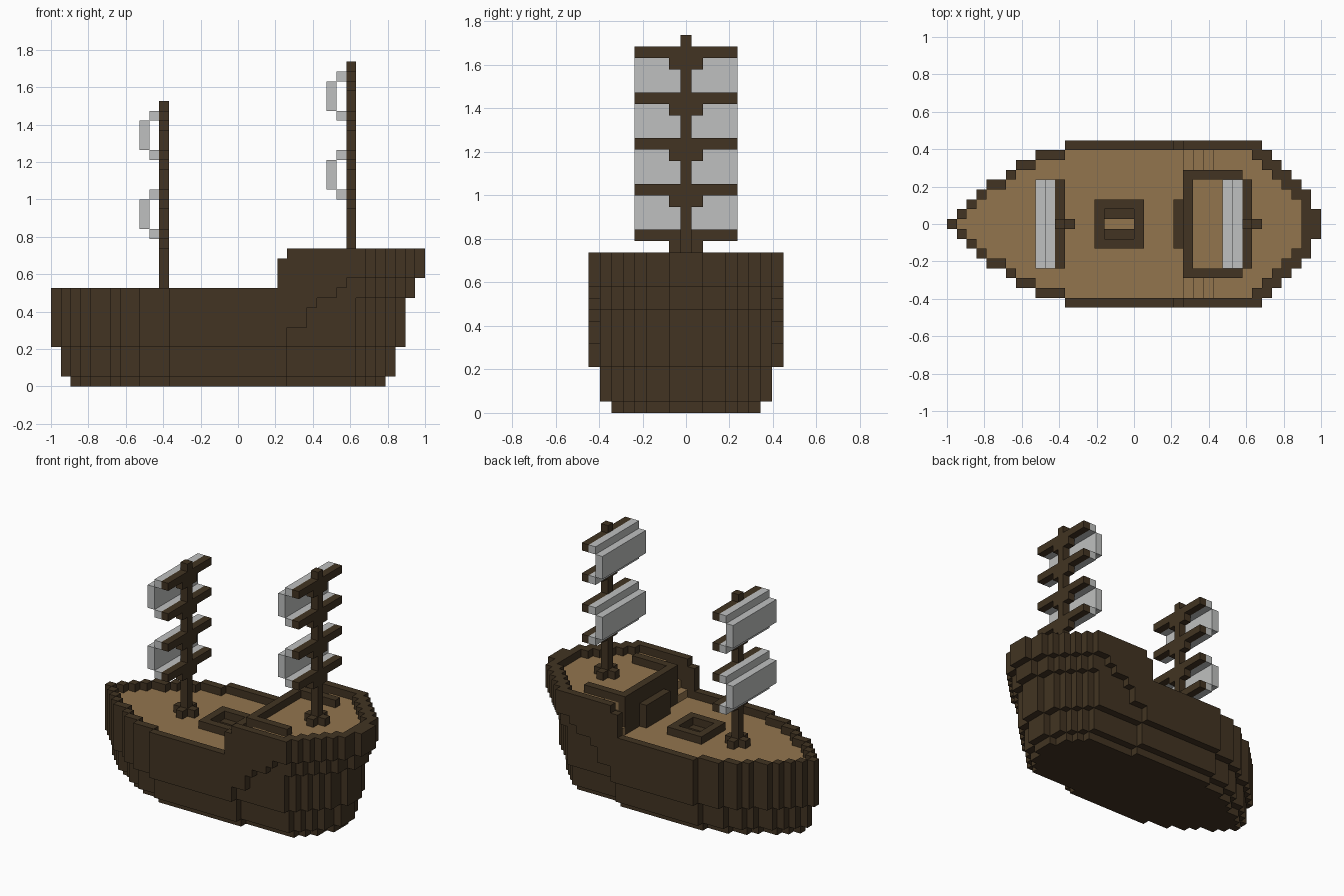
import bpy, bmesh
from mathutils import Vector

if "Cube" in bpy.data.objects:
    bpy.data.objects.remove(bpy.data.objects["Cube"])

UNIT = 1 / 19          # edge of one block
LENGTH, BEAM = 38, 8   # blocks along x, blocks to each side of the keel
BOW = [0, 1, 2, 3, 4, 4, 5, 6, 6, 7, 7, 7]
STERN = [7, 6, 5, 4, 3, 1]
MAIN_DECK, HIGH_DECK, STEP = 9, 13, 24
# hull layers: bottom, top, where the side steps in, stern shift, inset
LAYERS = [(0, 1, 24, 4, 2), (1, 4, 24, 3, 1), (4, 6, 24, 2, 0), (6, 8, 26, 2, 0),
          (8, 9, 27, 2, 0), (9, 10, 29, 1, 0), (10, 11, 30, 1, 0), (11, 14, 32, 0, 0)]


def material(name, colour):
    mat = bpy.data.materials.new(name)
    mat.use_nodes = True
    mat.diffuse_color = (*colour, 1)
    mat.node_tree.nodes["Principled BSDF"].inputs["Base Color"].default_value = (*colour, 1)
    return mat


dark = material("dark wood", (0.054, 0.034, 0.016))
plank = material("deck planks", (0.29, 0.178, 0.076))
cloth = material("sail cloth", (0.52, 0.53, 0.525))

cells = {}   # block position -> part name
paint = {}   # part name -> material


def fill(part, mat, xs, ys, zs):
    paint[part] = mat
    for x in xs:
        for y in ys:
            for z in zs:
                cells[x, y, z] = part


def span(half):
    return range(-half, half + 1)


def half_width(x, layer):
    _, _, cut, shift, inset = layer
    width = min(BOW[x] if x < len(BOW) else BEAM, BEAM if x < cut else BEAM - 1) - inset
    s = x + shift - (LENGTH - len(STERN))
    if s >= len(STERN):
        return -1
    return min(width, STERN[s]) if s >= 0 else width


def deck_half(x):
    # room inside the bulwark
    top = LAYERS[-1]
    if x >= LENGTH - 2:
        return -1
    return min(half_width(x, top), half_width(x + 1, top)) - 1


def deck_height(x, y):
    # main deck, side stairs, then the raised stern deck
    if x < STEP:
        return MAIN_DECK
    if abs(y) > 5:
        return min(HIGH_DECK, MAIN_DECK + 1 + x - STEP)
    return HIGH_DECK


# hull with bulwark, and planked decks
for layer in LAYERS:
    for x in range(LENGTH):
        for y in span(half_width(x, layer)):
            inside = abs(y) <= deck_half(x)
            rail = 10 if x < STEP - 1 else 13 if x < STEP else 14
            roof = deck_height(x, y) if inside else rail
            for z in range(layer[0], min(layer[1], roof)):
                planked = inside and z == roof - 1
                fill("deck" if planked else "hull", plank if planked else dark, [x], [y], [z])

# raised deck front wall, its step and side railings
fill("stern_deck_wall", dark, [STEP], span(5), range(MAIN_DECK, 14))
fill("wall_step", dark, [STEP - 1], span(2), range(MAIN_DECK, 12))
for side in (-5, 5):
    fill("stair_railing", dark, range(STEP, 30), [side], range(HIGH_DECK, 14))

# cargo hatch: raised frame around a sunken floor
fill("hatch_frame", dark, range(15, 20), span(2), [MAIN_DECK])
for x in range(16, 19):
    for y in span(1):
        del cells[x, y, MAIN_DECK]
    fill("hatch_edge", dark, [x], [-1, 1], [MAIN_DECK - 1])
    del cells[x, 0, MAIN_DECK - 1]
    fill("hatch_floor", plank, [x], [0], [MAIN_DECK - 2])

# masts with foot, yards, brackets and sails
for name, x, foot in (("fore", 11, MAIN_DECK), ("main", 30, HIGH_DECK)):
    fill(name + "_mast_foot", dark, [x - 1, x + 1], [0], [foot])
    fill(name + "_mast_foot", dark, [x], span(1), [foot])
    for rise in (6, 10, 14, 18):
        z = foot + rise
        fill(name + "_yards", dark, [x], span(4), [z])
        fill(name + "_yards", dark, [x], span(1), [z - 1])
        fill(name + "_sails", cloth, [x - 1], span(4), [z])
    for rise in (7, 15):
        fill(name + "_sails", cloth, [x - 2], span(4), range(foot + rise, foot + rise + 3))
    fill(name + "_mast", dark, [x], [0], range(foot, foot + 20))

# turn each part's visible block sides into a mesh
AXES = [Vector(a) for a in ((1, 0, 0), (0, 1, 0), (0, 0, 1))]
ORIGIN = Vector((LENGTH / 2, 0.5, 0))
for part, mat in paint.items():
    bm = bmesh.new()
    corners = {}

    def corner(p):
        key = tuple(round(c) for c in p)
        if key not in corners:
            corners[key] = bm.verts.new((Vector(key) - ORIGIN) * UNIT)
        return corners[key]

    for cell, owner in cells.items():
        if owner != part:
            continue
        base = Vector(cell)
        for i in range(3):
            n, u, v = AXES[i], AXES[(i + 1) % 3], AXES[(i + 2) % 3]
            for sign in (1, -1):
                if tuple(round(c) for c in base + n * sign) in cells:
                    continue
                p = base + n if sign > 0 else base
                loop = [p, p + u, p + u + v, p + v]
                bm.faces.new([corner(q) for q in loop[::sign]])
    if bm.faces:
        mesh = bpy.data.meshes.new(part)
        bm.to_mesh(mesh)
        mesh.materials.append(mat)
        bpy.context.collection.objects.link(bpy.data.objects.new(part, mesh))
    bm.free()
